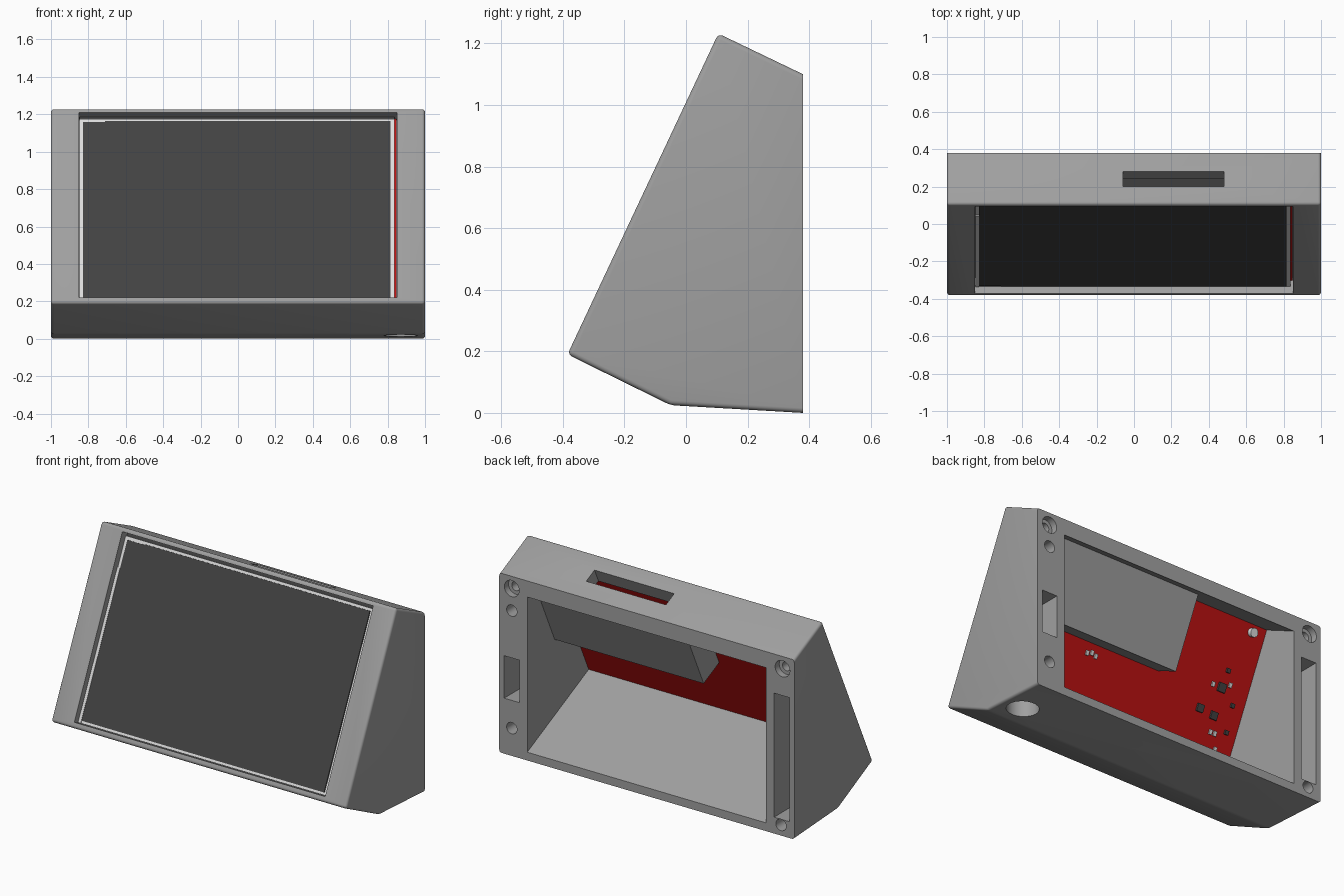
import bpy, bmesh, math
from mathutils import Matrix, Vector

cube = bpy.data.objects.get("Cube")
if cube:
    bpy.data.objects.remove(cube, do_unlink=True)

# Sloped frame of the front panel: local y = depth behind it, local z = up along it
TILT = math.atan2(0.49, 1.04)
PANEL = Matrix.Translation((0, -0.385, 0.19)) @ Matrix.Rotation(-TILT, 4, 'X')
WORLD = Matrix.Identity(4)


def material(name, rgb):
    m = bpy.data.materials.new(name)
    m.use_nodes = True
    m.diffuse_color = (*rgb, 1)
    bsdf = next(n for n in m.node_tree.nodes if n.type == 'BSDF_PRINCIPLED')
    bsdf.inputs["Base Color"].default_value = (*rgb, 1)
    bsdf.inputs["Roughness"].default_value = 0.6
    return m


GREY = material("housing grey", (0.35, 0.35, 0.35))
LIGHT = material("light grey metal", (0.72, 0.72, 0.72))
DARK = material("dark glass", (0.055, 0.055, 0.055))
RED = material("board red", (0.52, 0.006, 0.006))


def finish(name, bm, mat, matrix):
    bmesh.ops.recalc_face_normals(bm, faces=bm.faces)
    me = bpy.data.meshes.new(name)
    bm.to_mesh(me)
    bm.free()
    ob = bpy.data.objects.new(name, me)
    ob.matrix_world = matrix
    me.materials.append(mat)
    bpy.context.collection.objects.link(ob)
    return ob


def box(name, xs, ys, zs, mat=GREY, matrix=PANEL):
    bm = bmesh.new()
    bmesh.ops.create_cube(bm, size=1)
    for v in bm.verts:
        v.co = Vector([(r[0] + r[1]) / 2 + c * (r[1] - r[0])
                       for c, r in zip(v.co, (xs, ys, zs))])
    return finish(name, bm, mat, matrix)


def rod(name, centre, radius, length, axis, mat=GREY, matrix=WORLD):
    bm = bmesh.new()
    bmesh.ops.create_cone(bm, cap_ends=True, segments=32, radius1=radius,
                          radius2=radius, depth=length)
    turn = Matrix.Rotation(math.pi / 2, 4, 'X') if axis == 'Y' else WORLD
    bm.transform(Matrix.Translation(centre) @ turn)
    return finish(name, bm, mat, matrix)


def cut(target, cutter):
    cutter.hide_render = True
    mod = target.modifiers.new("cut", 'BOOLEAN')
    mod.operation = 'DIFFERENCE'
    mod.solver = 'EXACT'
    mod.object = cutter
    bpy.context.view_layer.objects.active = target
    bpy.ops.object.modifier_apply(modifier=mod.name)
    bpy.data.objects.remove(cutter, do_unlink=True)


# Housing: side profile extruded across x, rounded everywhere but at the back
BACK = 0.38
profile = [(-0.385, 0.19), (0.105, 1.232), (BACK, 1.1), (BACK, 0.0), (-0.05, 0.025)]
bm = bmesh.new()
side = bm.faces.new([bm.verts.new((-1, y, z)) for y, z in profile])
ext = bmesh.ops.extrude_face_region(bm, geom=[side])
for v in ext["geom"]:
    if isinstance(v, bmesh.types.BMVert):
        v.co.x = 1
bmesh.ops.recalc_face_normals(bm, faces=bm.faces)
rounded = [e for e in bm.edges if any(v.co.y < BACK - 0.01 for v in e.verts)]
bmesh.ops.bevel(bm, geom=rounded, offset=0.016, segments=4, profile=0.5, affect='EDGES')
housing = finish("housing", bm, GREY, WORLD)

# Screen window, rear cavity and card slot in the top
cut(housing, box("window_cutter", (-0.85, 0.85), (-0.2, 0.094), (0.033, 1.127)))
cut(housing, box("cavity_cutter", (-0.81, 0.81), (0.05, 1.5), (0.2, 1.06)))
cut(housing, box("slot_cutter", (-0.06, 0.48), (0.105, 0.193), (1.0, 1.4)))

# Recesses in the rear rim
for xs, zs in (((0.863, 0.966), (0.34, 0.6)), ((-0.966, -0.863), (0.1, 0.86))):
    cut(housing, box("rim_cutter", xs, (0.2, 0.5), zs, matrix=WORLD))

# Counterbored holes at the top, plain holes below
for x in (0.915, -0.92):
    for radius, length in ((0.05, 0.08), (0.028, 0.3)):
        cut(housing, rod("bore_cutter", (x, BACK, 1.025), radius, length, 'Y'))
for x, z in ((0.915, 0.89), (0.915, 0.17), (-0.91, 0.065)):
    cut(housing, rod("hole_cutter", (x, BACK, z), 0.035, 0.2, 'Y'))

# Cable hole underneath
cut(housing, rod("cable_cutter", (0.87, 0.1, 0), 0.09, 0.24, 'Z'))

# Card pocket hanging from the cavity roof
box("pocket_back", (-0.2, 0.815), (0.23, 0.26), (0.62, 1.065))
box("pocket_floor", (-0.2, 0.815), (0.094, 0.23), (0.62, 0.65))
box("pocket_end", (-0.2, -0.17), (0.094, 0.23), (0.65, 1.065))

# Circuit board and display stack
box("circuit_board", (-0.848, 0.848), (0.076, 0.093), (0.035, 1.125), RED)
box("display_backing", (-0.848, 0.838), (0.052, 0.076), (0.035, 1.125), DARK)
box("display_frame", (-0.848, 0.836), (0.041, 0.052), (0.035, 1.108), LIGHT)
box("display_glass", (-0.71, 0.816), (0.034, 0.041), (0.05, 1.092), DARK)
box("display_edge_strip", (-0.828, -0.71), (0.035, 0.041), (0.05, 1.088), DARK)
box("frame_tab", (-0.848, -0.83), (0.036, 0.041), (0.035, 0.93), LIGHT)

# Chips on the rear of the board: x, height, half size
chips = [(-0.63, 0.67, 0.025), (-0.53, 0.52, 0.022), (-0.63, 0.51, 0.022),
         (-0.64, 0.77, 0.012), (-0.73, 0.6, 0.012), (-0.74, 0.45, 0.012)]
for x, u, r in chips:
    box("chip", (x - r, x + r), (0.093, 0.105), (u - r, u + r), DARK)

# Small light components
for x, u in ((0.22, 0.56), (0.25, 0.57), (0.28, 0.56), (-0.64, 0.42), (-0.67, 0.42),
             (-0.57, 0.67), (-0.68, 0.7), (-0.7, 0.34)):
    box("component", (x - 0.01, x + 0.01), (0.093, 0.101), (u - 0.014, u + 0.014), LIGHT)

# Board standoffs
for x in (-0.72, 0.72):
    rod("standoff", (x, 0.105, 1.015), 0.025, 0.03, 'Y', LIGHT, PANEL)

# Smooth the rounded parts, keep the edges sharp
bpy.ops.object.select_all(action='DESELECT')
for ob in bpy.context.collection.objects:
    if ob.type == 'MESH' and ob.name.split(".")[0] in ("housing", "standoff"):
        ob.select_set(True)
bpy.context.view_layer.objects.active = housing
bpy.ops.object.shade_smooth_by_angle(angle=math.radians(30))
